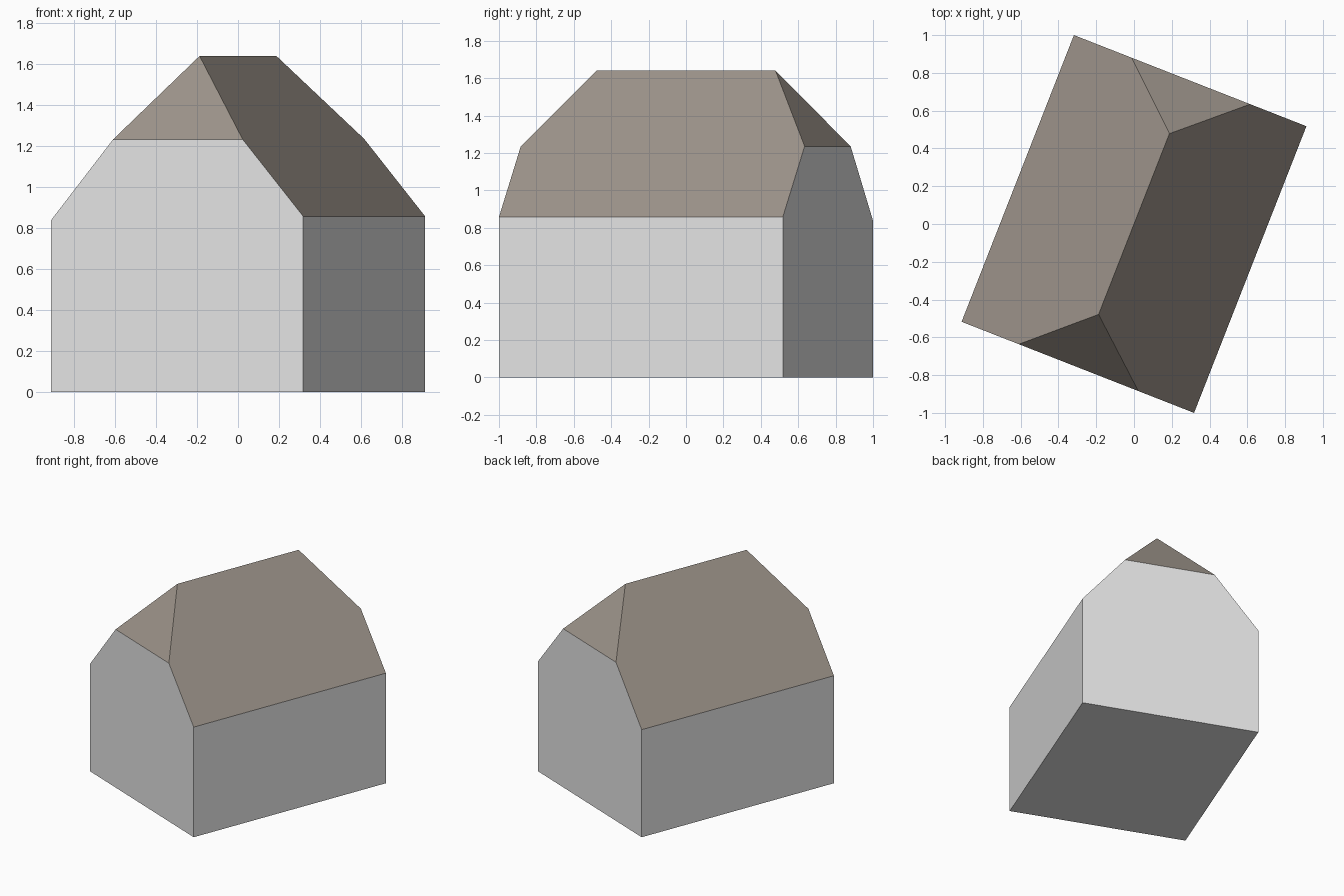
import bpy, bmesh, math
from mathutils import Vector, Matrix

if "Cube" in bpy.data.objects:
    bpy.data.objects.remove(bpy.data.objects["Cube"])

HALF_W, HALF_L, RIDGE_Z = 0.661, 0.815, 1.64
RIDGE_HALF = 0.514
EAVE_LEFT, EAVE_RIGHT = 0.838, 0.858
HIP_FRONT, HIP_BACK = 1.233, 1.236
TURN = math.radians(-21.4)


def material(name, rgb):
    mat = bpy.data.materials.new(name)
    mat.diffuse_color = (*rgb, 1)
    mat.use_nodes = True
    mat.node_tree.nodes["Principled BSDF"].inputs["Base Color"].default_value = mat.diffuse_color
    return mat


def slice_off(bm, point, normal):
    """Cut away everything outside the plane and close the cut."""
    bmesh.ops.bisect_plane(bm, geom=bm.verts[:] + bm.edges[:] + bm.faces[:],
                           plane_co=point, plane_no=normal, clear_outer=True)
    bmesh.ops.holes_fill(bm, edges=[e for e in bm.edges if e.is_boundary], sides=0)
    bmesh.ops.recalc_face_normals(bm, faces=bm.faces[:])


def house_solid():
    bm = bmesh.new()
    bmesh.ops.create_cube(bm, size=1, matrix=Matrix.Translation((0, 0, 1))
                          @ Matrix.Diagonal((2 * HALF_W, 2 * HALF_L, 2, 1)))
    # Two long roof slopes
    for side, eave in ((-1, EAVE_LEFT), (1, EAVE_RIGHT)):
        slice_off(bm, Vector((0, 0, RIDGE_Z)),
                  Vector((side * (RIDGE_Z - eave), 0, HALF_W)))
    # Small half-hips at both ends of the ridge
    for end, hip in ((-1, HIP_FRONT), (1, HIP_BACK)):
        slice_off(bm, Vector((0, end * RIDGE_HALF, RIDGE_Z)),
                  Vector((0, end * (RIDGE_Z - hip), HALF_L - RIDGE_HALF)))
    return bm


def part(name, keep, mat):
    """Keep only the faces of the solid that belong to this part."""
    bm = house_solid()
    bmesh.ops.delete(bm, geom=[f for f in bm.faces if not keep(f)], context='FACES')
    bmesh.ops.rotate(bm, verts=bm.verts, matrix=Matrix.Rotation(TURN, 3, 'Z'))
    mesh = bpy.data.meshes.new(name)
    bm.to_mesh(mesh)
    bm.free()
    mesh.materials.append(mat)
    bpy.context.collection.objects.link(bpy.data.objects.new(name, mesh))


# Walls with floor, and the roof shell
part("walls", lambda f: f.normal.z < 0.1, material("pale grey", (0.78, 0.78, 0.78)))
part("roof", lambda f: f.normal.z >= 0.1, material("grey brown", (0.33, 0.29, 0.25)))
